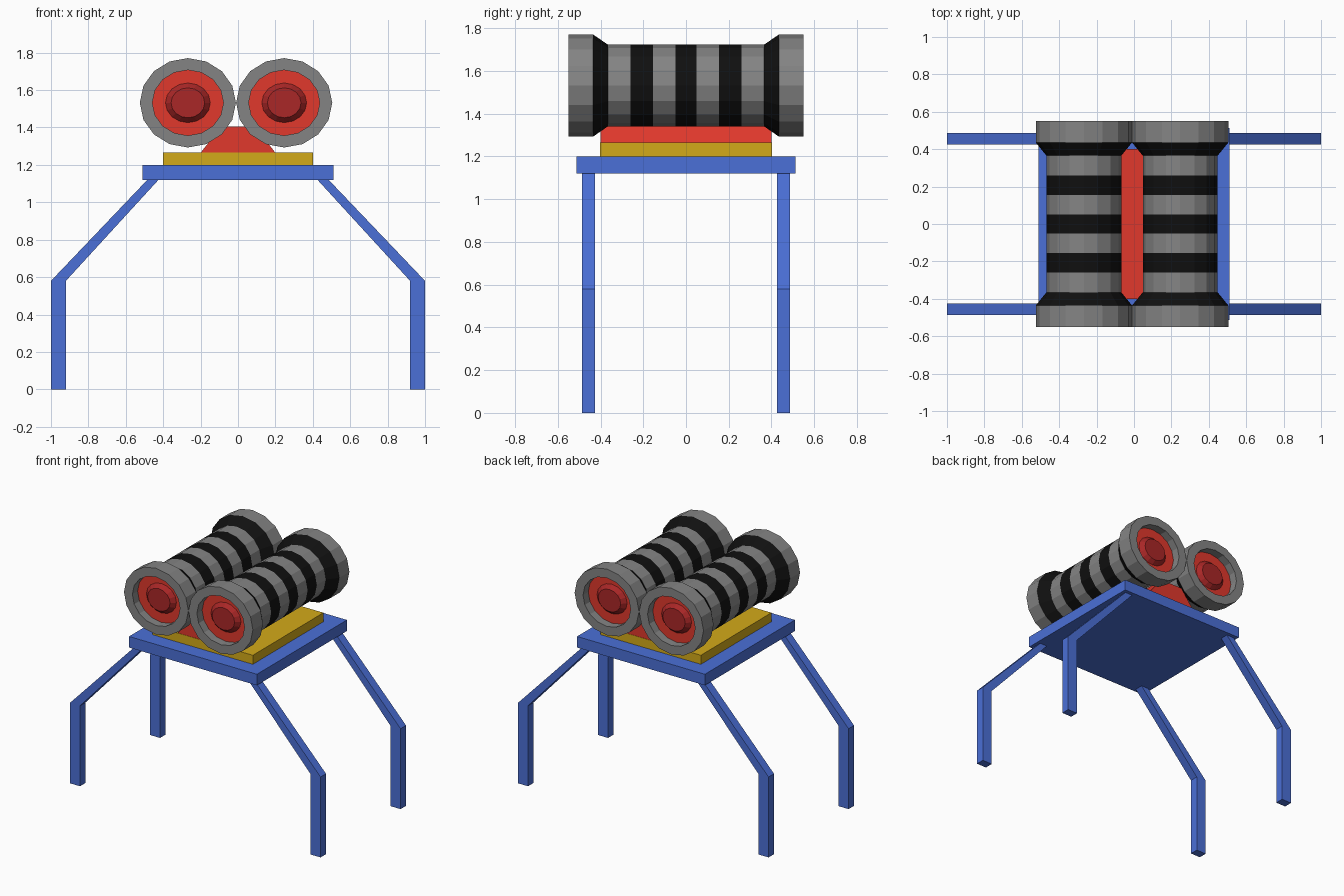
import bpy, bmesh
from math import sin, cos, pi

if "Cube" in bpy.data.objects:
    bpy.data.objects.remove(bpy.data.objects["Cube"])


def material(name, color):
    m = bpy.data.materials.new(name)
    m.diffuse_color = (*color, 1)
    m.use_nodes = True
    m.node_tree.nodes["Principled BSDF"].inputs["Base Color"].default_value = m.diffuse_color
    return m


BLUE = material("blue", (0.07, 0.16, 0.68))
GOLD = material("gold", (0.65, 0.40, 0.01))
RED = material("red", (0.75, 0.04, 0.025))
DARK_RED = material("dark_red", (0.40, 0.02, 0.02))
GREY = material("grey", (0.23, 0.23, 0.23))
BLACK = material("black", (0.005, 0.005, 0.005))


def finish(name, bm, mats):
    bmesh.ops.recalc_face_normals(bm, faces=bm.faces)
    me = bpy.data.meshes.new(name)
    bm.to_mesh(me)
    bm.free()
    for m in mats:
        me.materials.append(m)
    ob = bpy.data.objects.new(name, me)
    bpy.context.collection.objects.link(ob)
    return ob


def prism(name, outline, y0, y1, mat):
    """Extrude an x-z outline from y0 to y1."""
    bm = bmesh.new()
    a = [bm.verts.new((x, y0, z)) for x, z in outline]
    b = [bm.verts.new((x, y1, z)) for x, z in outline]
    n = len(outline)
    bm.faces.new(a)
    bm.faces.new(b[::-1])
    for i in range(n):
        j = (i + 1) % n
        bm.faces.new((a[i], a[j], b[j], b[i]))
    return finish(name, bm, [mat])


def lathe(name, cx, cz, rings, mat_ids, mats, sides=16):
    """Loft slightly oval rings (y, rx, rz) along y; mat_ids per span."""
    bm = bmesh.new()
    loops = [[bm.verts.new((cx + rx * cos(2 * pi * k / sides), y,
                            cz + rz * sin(2 * pi * k / sides)))
              for k in range(sides)] for y, rx, rz in rings]
    for s, m in enumerate(mat_ids):
        a, b = loops[s], loops[s + 1]
        for k in range(sides):
            j = (k + 1) % sides
            bm.faces.new((a[k], a[j], b[j], b[k])).material_index = m
    for cap in (loops[0], loops[-1]):
        bm.faces.new(cap).material_index = len(mats) - 1
    return finish(name, bm, mats)


# Table slab, gold plate and red cradle
def slab(h, z0, z1):
    return [(-h, z0), (h, z0), (h, z1), (-h, z1)]


prism("table_top", slab(0.51, 1.12, 1.20), -0.513, 0.513, BLUE)
prism("base_plate", slab(0.40, 1.20, 1.265), -0.402, 0.402, GOLD)
prism("cradle", [(-0.20, 1.265), (0.20, 1.265), (0.09, 1.405), (-0.09, 1.405)],
      -0.40, 0.40, RED)

# Four bent legs
leg = [(1.0, 0), (1.0, 0.58), (0.485, 1.12), (0.425, 1.12), (0.92, 0.58), (0.92, 0)]
for sx, side in ((-1, "left"), (1, "right")):
    for sy, end in ((-1, "front"), (1, "back")):
        prism(f"{end}_{side}_leg", [(sx * x, z) for x, z in leg],
              sy * 0.425, sy * 0.487, BLUE)

# Barrel half profile: knob, recessed disc, rim, taper, bands
half = [(-0.52, 0.09, 0.08), (-0.49, 0.12, 0.106), (-0.49, 0.19, 0.175),
        (-0.55, 0.19, 0.175), (-0.55, 0.257, 0.239), (-0.435, 0.257, 0.239),
        (-0.365, 0.20, 0.191), (-0.26, 0.20, 0.191), (-0.155, 0.20, 0.191),
        (-0.05, 0.20, 0.191)]
rings = half + [(-y, rx, rz) for y, rx, rz in half[::-1]]
half_ids = [3, 2, 0, 0, 0, 1, 0, 1, 0]
ids = half_ids + [1] + half_ids[::-1]
for name, cx in (("left_barrel", -0.268), ("right_barrel", 0.247)):
    lathe(name, cx, 1.532, rings, ids, [GREY, BLACK, RED, DARK_RED])
